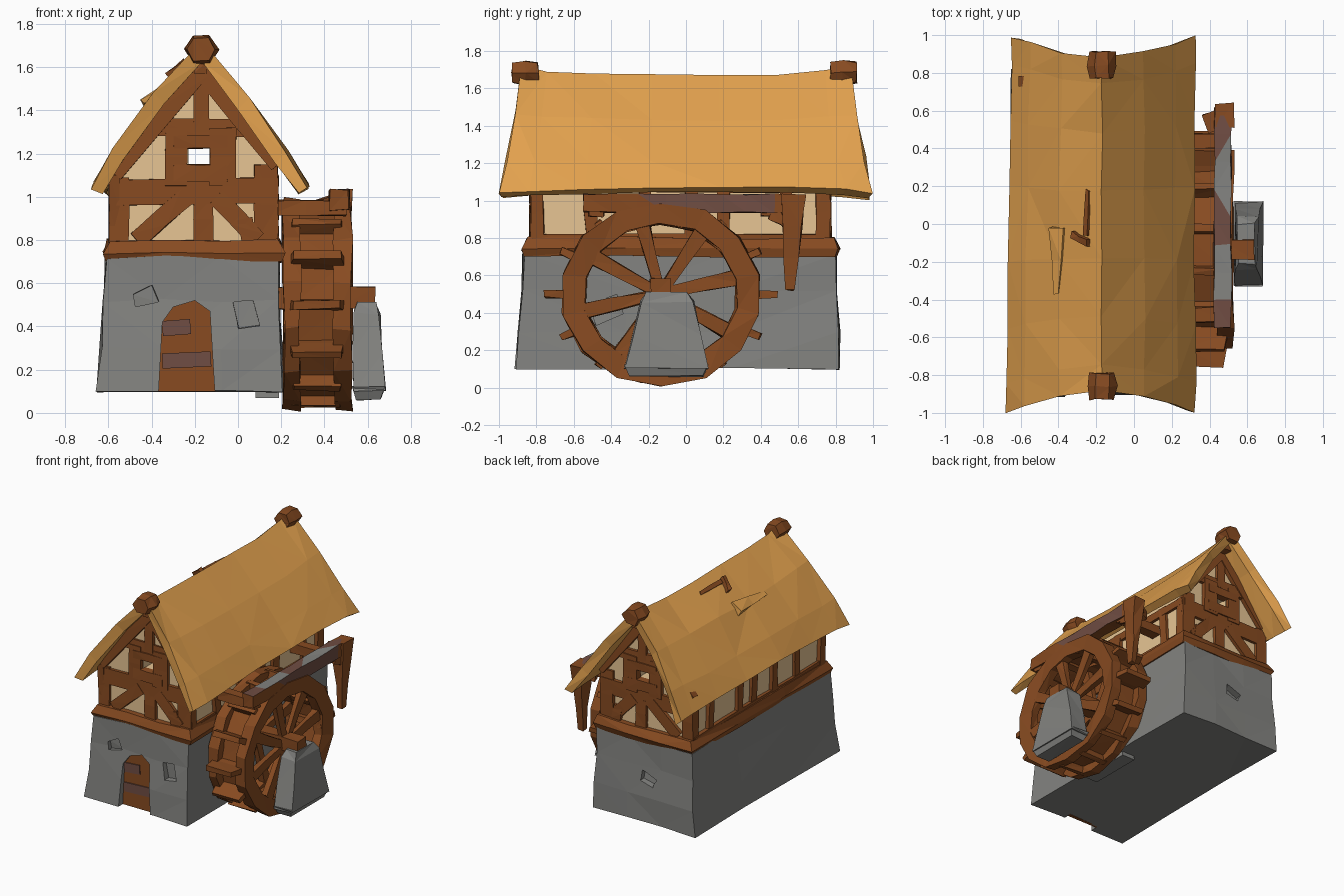
import bpy, bmesh, math, random
from mathutils import Vector

random.seed(4)
if "Cube" in bpy.data.objects:
    bpy.data.objects.remove(bpy.data.objects["Cube"], do_unlink=True)


def material(name, *rgb):
    lin = [((c / 255 + 0.055) / 1.055) ** 2.4 for c in rgb] + [1]
    m = bpy.data.materials.new(name)
    m.use_nodes = True
    m.diffuse_color = lin
    bsdf = next(n for n in m.node_tree.nodes if n.type == 'BSDF_PRINCIPLED')
    bsdf.inputs["Base Color"].default_value = lin
    bsdf.inputs["Roughness"].default_value = 0.9
    return m


STONE = material("grey stone", 131, 131, 128)
TIMBER = material("brown timber", 136, 75, 33)
PLASTER = material("cream plaster", 231, 197, 148)
THATCH = material("golden thatch", 226, 161, 78)
WORN = material("weathered brown", 112, 77, 67)


def loft(name, rings, mat, jitter=0.0, closed=False):
    """Skin a series of equal rings, capping the ends unless closed."""
    bm = bmesh.new()
    loops = [[bm.verts.new(Vector(p) + Vector([random.uniform(-jitter, jitter) for _ in "xyz"]))
              for p in r] for r in rings]
    n = len(loops[0])
    pairs = list(zip(loops, loops[1:]))
    if closed:
        pairs.append((loops[-1], loops[0]))
    else:
        bm.faces.new(loops[0])
        bm.faces.new(loops[-1])
    for a, b in pairs:
        for i in range(n):
            j = (i + 1) % n
            bm.faces.new((a[i], a[j], b[j], b[i]))
    bmesh.ops.recalc_face_normals(bm, faces=bm.faces)
    bmesh.ops.triangulate(bm, faces=bm.faces)
    me = bpy.data.meshes.new(name)
    bm.to_mesh(me)
    bm.free()
    me.materials.append(mat)
    ob = bpy.data.objects.new(name, me)
    bpy.context.collection.objects.link(ob)
    return ob


def beam(name, a, b, w, h, n=(0, 1, 0), mat=TIMBER, segs=2, jitter=0.006, taper=1.0):
    """Rough-hewn beam from a to b; h is its depth along n."""
    a, b, n = Vector(a), Vector(b), Vector(n).normalized()
    side = (b - a).cross(n).normalized()
    rings = []
    for i in range(segs + 1):
        t = i / segs
        k = 1 + (taper - 1) * t
        rings.append([a.lerp(b, t) + side * (sx * w / 2 * k) + n * (sy * h / 2 * k)
                      for sx, sy in ((-1, -1), (1, -1), (1, 1), (-1, 1))])
    return loft(name, rings, mat, jitter)


def rect(z, x0, x1, y0, y1, n=1):
    c = [Vector(p) for p in ((x0, y0, z), (x1, y0, z), (x1, y1, z), (x0, y1, z))]
    return [c[i].lerp(c[(i + 1) % 4], k / n) for i in range(4) for k in range(n)]


def prism(name, pts, y0, y1, mat):
    return loft(name, [[(x, y, z) for x, z in pts] for y in (y0, y1)], mat)


def cut(ob, cutters):
    for c in cutters:
        m = ob.modifiers.new("cut", 'BOOLEAN')
        m.operation, m.solver, m.object = 'DIFFERENCE', 'EXACT', c
    dg = bpy.context.evaluated_depsgraph_get()
    me = bpy.data.meshes.new_from_object(ob.evaluated_get(dg))
    ob.modifiers.clear()
    ob.data = me
    for c in cutters:
        bpy.data.objects.remove(c, do_unlink=True)


# Stone ground floor with a door recess and small crooked windows
base = loft("stone_base", [rect(0.10, -.655, .21, -.91, .82, 3), rect(0.30, -.635, .20, -.90, .82, 3),
                           rect(0.52, -.62, .19, -.88, .81, 3), rect(0.72, -.61, .19, -.87, .80, 3)],
            STONE, 0.008)
arch = [(-.37, .05), (-.35, .42), (-.30, .49), (-.2, .52), (-.13, .47), (-.105, .05)]
cut(base, [
    prism("door_cutter", arch, -1.1, -.85, STONE),
    beam("window_cutter", (-.43, -1, .54), (-.43, -.85, .54), .07, .11, (-.9, 0, -.3), STONE, 1, .012),
    beam("window_cutter", (.04, -1, .45), (.04, -.84, .45), .12, .09, (1, 0, .15), STONE, 1, .012),
    beam("window_cutter", (.3, -.43, .42), (.14, -.43, .42), .11, .15, (0, 1, .4), STONE, 1, .012),
    beam("window_cutter", (-.25, .95, .43), (-.25, .77, .43), .07, .12, (1, 0, .3), STONE, 1, .012)])
prism("door", [(x, max(z, .1)) for x, z in arch], -.865, -.84, TIMBER)
for x, z in ((-.22, .39), (-.125, .24)):
    beam("door_band", (-.35, -.868, z), (x, -.868, z + .01), .07, .009, mat=WORN, segs=1, jitter=0)

# Timber sill band above the stone
loft("sill_band", [rect(.70, -.61, .20, -.87, .80, 3), rect(.74, -.625, .215, -.885, .82, 3),
                   rect(.80, -.60, .19, -.85, .79, 3)], TIMBER, 0.008)

# Plaster upper floor with a window opening through both gables
upper = prism("upper_walls", [(-.57, .78), (.16, .78), (.16, 1.16), (-.17, 1.56), (-.57, 1.08)],
              -.81, .75, PLASTER)
cut(upper, [beam("opening_cutter", (-.175, -1, 1.19), (-.175, 1, 1.19), .11, .08, (0, 0, 1), TIMBER, 1, 0)])

# Half-timbering of the two gables: x, z, x, z, width
GABLE = [("corner_post", -.55, .78, -.55, 1.09, .09), ("corner_post", .13, .78, .13, 1.15, .11),
         ("mid_rail", -.58, 1.02, .17, 1.03, .12), ("collar_rail", -.38, 1.32, .05, 1.32, .08),
         ("centre_post", -.16, .79, -.16, 1.0, .09), ("king_post", -.17, 1.30, -.17, 1.56, .07),
         ("brace", -.47, .80, -.24, 1.0, .085), ("brace", .09, .80, -.10, 1.0, .085),
         ("side_post", .05, .80, .03, .90, .07),
         ("window_jamb", -.285, 1.05, -.285, 1.32, .10), ("window_jamb", -.07, 1.05, -.07, 1.32, .12),
         ("window_sill", -.30, 1.11, -.05, 1.11, .08), ("window_lintel", -.30, 1.255, -.05, 1.255, .06),
         ("rafter", -.17, 1.59, -.575, 1.11, .09), ("rafter", -.17, 1.59, .19, 1.15, .09)]
for y in (-.815, .755):
    for i, (part, x0, z0, x1, z1, w) in enumerate(GABLE):
        beam(part, (x0, y, z0), (x1, y, z1), w, .03 + .002 * i, jitter=.003)

# Studs and plates of the long walls
for x in (-.57, .16):
    for y in (-.79, -.50, -.22, .02, .20, .55, .73):
        beam("wall_stud", (x, y, .78), (x, y + random.uniform(-.02, .02), 1.10), .065, .05, (1, 0, 0))
    beam("wall_plate", (x, -.82, 1.07), (x, .76, 1.07), .05, .05, (1, 0, 0), segs=4)
    beam("wall_sill", (x, -.82, .80), (x, .76, .80), .04, .05, (1, 0, 0), segs=4)


# Sagging thatched roof with flared ends and rounded eaves
def roof_ring(v):
    outer, inner = [], []
    for u in (-1, -.8, -.45, 0, .45, .8, 1):
        s, r = (u > 0) - (u < 0), abs(u)
        x = -.17 + .495 * u + (.016 * v if u < 0 else 0) * r
        y = v * (.885 + .11 * r ** 2)
        bulge = .055 if u < 0 else .03
        z = 1.675 - .6 * r + bulge * math.sin(math.pi * r) + .04 * v ** 4 * (1 - r)
        z -= (.005 + .03 * v ** 4) * r ** 8
        outer.append((x, y, z))
        inner.append((x - s * .05, y * .985, z - (.085 if s == 0 else .03 if r == 1 else .052)))
    return outer + inner[::-1]


loft("thatch_roof", [roof_ring(v) for v in (-1, -.85, -.55, -.2, .2, .55, .85, 1)], THATCH, 0.009)
beam("thatch_flap", (-.40, -.02, 1.46), (-.41, -.37, 1.44), .10, .04, (-.6, 0, .75), THATCH, taper=.3)
beam("broken_batten", (-.235, .18, 1.60), (-.25, -.06, 1.605), .03, .04, (-.6, 0, .75))
beam("broken_batten", (-.30, -.06, 1.53), (-.22, -.10, 1.60), .10, .04)

# Ridge beam with heavy knobbly ends
beam("ridge_beam", (-.17, -.85, 1.60), (-.17, .85, 1.60), .06, .05, (0, 0, 1))
for y in (-.86, .84):
    loft("ridge_end", [[(-.17 + k * .08 * math.cos(a), y + d, 1.685 + k * .075 * math.sin(a))
                        for a in [math.pi * i / 3 for i in range(6)]]
                       for d, k in ((-.07, .8), (0, 1), (.07, .85))], TIMBER, 0.006)

# Water wheel: two rims, paddles and spokes round an axle
CY, CZ, SIDES = -.135, .50, 14


def polar(x, r, a):
    return Vector((x, CY + r * 1.1 * math.cos(a), CZ + r * math.sin(a)))


for x in (.25, .485):
    rim = []
    for i in range(SIDES):
        a = math.tau * (i + .5) / SIDES
        rim.append([polar(x + dx, r, a)
                    for dx, r in ((-.035, .375), (.035, .375), (.04, .49), (-.04, .49))])
    loft("wheel_rim", rim, TIMBER, 0.01, closed=True)
    for i in range(8):
        a = math.tau * (i + .3) / 8
        beam("wheel_spoke", polar(x, .43, a), polar(x, .04, a), .085, .05, (1, 0, 0), taper=.6)
for i in range(SIDES):
    a = math.tau * i / SIDES
    reach = .48 + .085 * math.cos(a) ** 4
    across = Vector((0, -math.sin(a), math.cos(a)))
    beam("wheel_paddle", polar(.365, .37, a), polar(.365, reach, a), .29, .05, across, taper=.75)
    b = a + math.pi / SIDES
    beam("wheel_floor", polar(.25, .41, b), polar(.48, .41, b), .19, .03,
         (0, math.cos(b), math.sin(b)), segs=1)
beam("wheel_axle", (.10, CY, .53), (.635, CY, .53), .11, .10, (0, 0, 1), segs=3)

# Stone pier carrying the axle, and a low footing by the wall
loft("axle_pier", [rect(.10, .53, .68, -.33, .12), rect(.28, .535, .67, -.28, .08),
                   rect(.46, .54, .655, -.24, .04), rect(.51, .55, .64, -.21, .00)], STONE, 0.006)
loft("pier_foot", [rect(.06, .55, .66, -.30, .09), rect(.12, .53, .68, -.33, .12)], STONE, 0.004)
loft("wall_footing", [rect(.07, .08, .19, -.32, .10), rect(.25, .08, .19, -.30, .08)], STONE)

# Water trough over the wheel, worn brown with grey patches on top
trough = beam("water_trough", (.47, -.55, .985), (.47, .62, .985), .09, .095, (0, 0, 1), segs=8)
trough.data.materials.append(WORN)
trough.data.materials.append(STONE)
for p in trough.data.polygons:
    y = p.center.y
    if p.normal.z > .7:
        p.material_index = 2 if -.42 < y < -.12 or .1 < y < .42 else 1
    elif abs(p.normal.x) > .7 and -.2 < y < .45:
        p.material_index = 1
beam("trough_post", (.48, .575, 1.03), (.485, .555, .52), .13, .10, (1, 0, 0), segs=3, taper=.35)
beam("trough_arm", (.38, .53, .95), (.50, .58, .99), .10, .07, (0, 0, 1))
beam("trough_brace", (.48, .45, .93), (.48, .58, .86), .06, .05, (1, 0, 0))
for y in (-.48, .44):
    beam("trough_bracket", (.14, y, .95), (.50, y, .95), .08, .07, (0, 0, 1))
